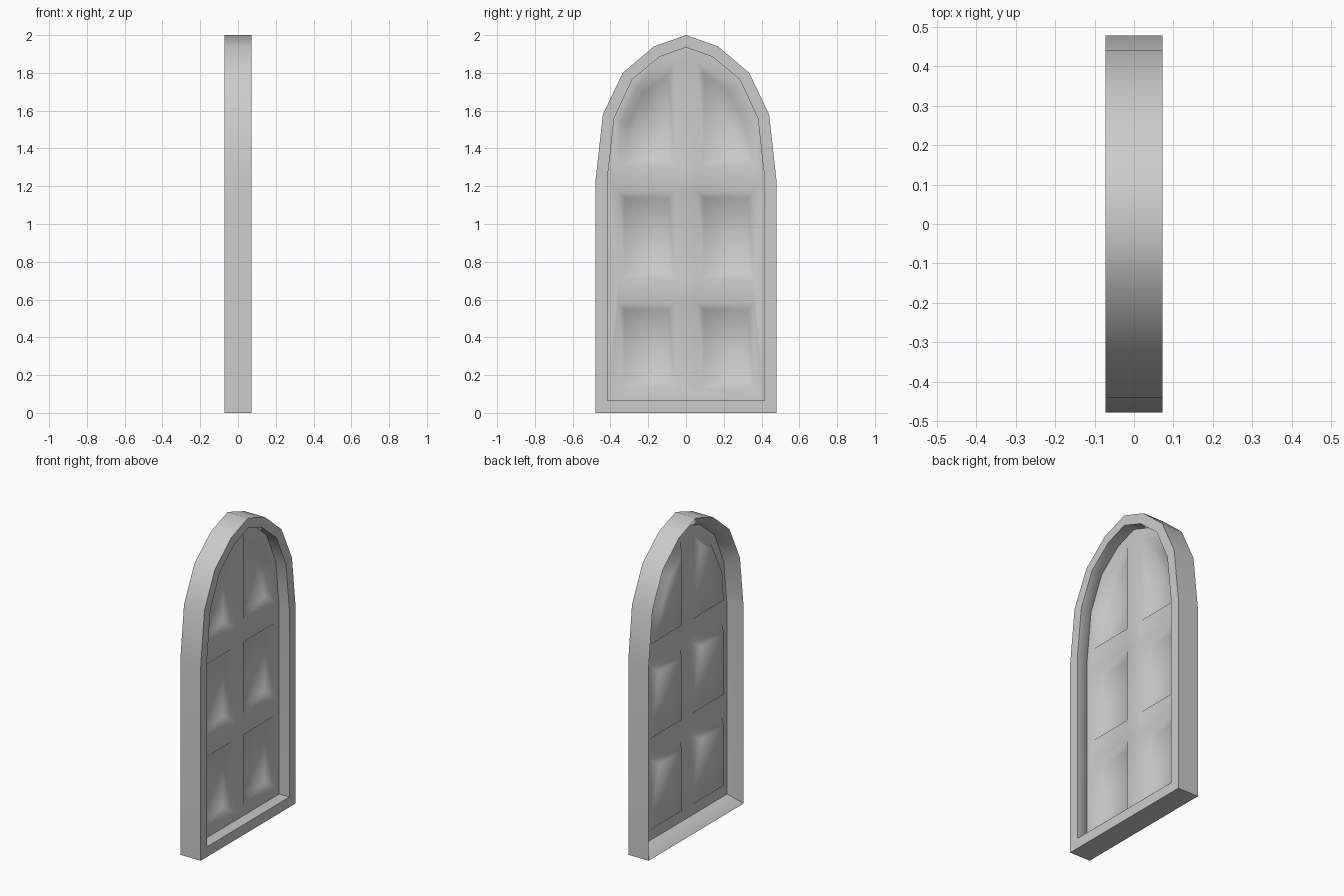
import bpy, bmesh, math
from mathutils import Vector

cube = bpy.data.objects.get("Cube")
if cube:
    bpy.data.objects.remove(cube, do_unlink=True)

HALF_DEPTH = 0.072
RECESS = 0.04

grey = bpy.data.materials.new("plain_grey")
grey.use_nodes = True
colour = (0.6, 0.6, 0.6, 1)
grey.diffuse_color = colour
grey.node_tree.nodes["Principled BSDF"].inputs["Base Color"].default_value = colour


def make_object(name, bm, angle):
    mesh = bpy.data.meshes.new(name)
    bm.to_mesh(mesh)
    bm.free()
    mesh.materials.append(grey)
    obj = bpy.data.objects.new(name, mesh)
    bpy.context.collection.objects.link(obj)
    bpy.ops.object.select_all(action='DESELECT')
    obj.select_set(True)
    bpy.context.view_layer.objects.active = obj
    bpy.ops.object.shade_smooth_by_angle(angle=math.radians(angle))
    return obj


def arch(half):
    """Whole arch from its left half, which ends on the centre line."""
    return half + [(-y, z) for y, z in reversed(half[:-1])]


def ring(bm, points, x):
    return [bm.verts.new((x, y, z)) for y, z in points]


def loop_edges(bm, verts):
    return [bm.edges.new((v, verts[(i + 1) % len(verts)])) for i, v in enumerate(verts)]


outer = arch([(0.478, 0), (0.478, 1.24), (0.44, 1.58), (0.335, 1.8), (0.17, 1.94), (0, 2)])
inner = arch([(0.415, 0.065), (0.415, 1.25), (0.38, 1.56), (0.285, 1.765), (0.14, 1.885), (0, 1.935)])

# Arched frame: flat rim on one side, bevel down to the panel on the other
bm = bmesh.new()
rings = [ring(bm, outer, -HALF_DEPTH), ring(bm, outer, HALF_DEPTH),
         ring(bm, inner, HALF_DEPTH), ring(bm, inner, 0)]
for a, b in zip(rings, rings[1:] + rings[:1]):
    for i in range(len(a)):
        j = (i + 1) % len(a)
        bm.faces.new((a[i], a[j], b[j], b[i]))
bmesh.ops.recalc_face_normals(bm, faces=bm.faces)
make_object("arched_frame", bm, 45)

# Recess outlines: two square rows below an arched row, mirrored
IN, OUT = 0.06, 0.36
cells = [[(IN, low), (OUT, low), (OUT, high), (IN, high)]
         for low, high in ((0.13, 0.58), (0.71, 1.17))]
cells.append([(IN, 1.31), (OUT, 1.31), (0.34, 1.54), (0.25, 1.72), (IN, 1.86)])
cells += [[(-y, z) for y, z in reversed(cell)] for cell in cells]

# Panel sheet with dished recesses
bm = bmesh.new()
edges = loop_edges(bm, ring(bm, inner, 0))
cell_rings = [ring(bm, cell, 0) for cell in cells]
for verts in cell_rings:
    edges += loop_edges(bm, verts)
bmesh.ops.triangle_fill(bm, edges=edges, use_beauty=True, normal=Vector((1, 0, 0)))
recesses = [bm.faces.new(verts) for verts in cell_rings]
bm.normal_update()
for face in bm.faces:
    if face.normal.x < 0:
        face.normal_flip()
bm.normal_update()
bmesh.ops.inset_individual(bm, faces=recesses, thickness=0.035, depth=-RECESS,
                           use_even_offset=True)
make_object("recessed_panel", bm, 180)
